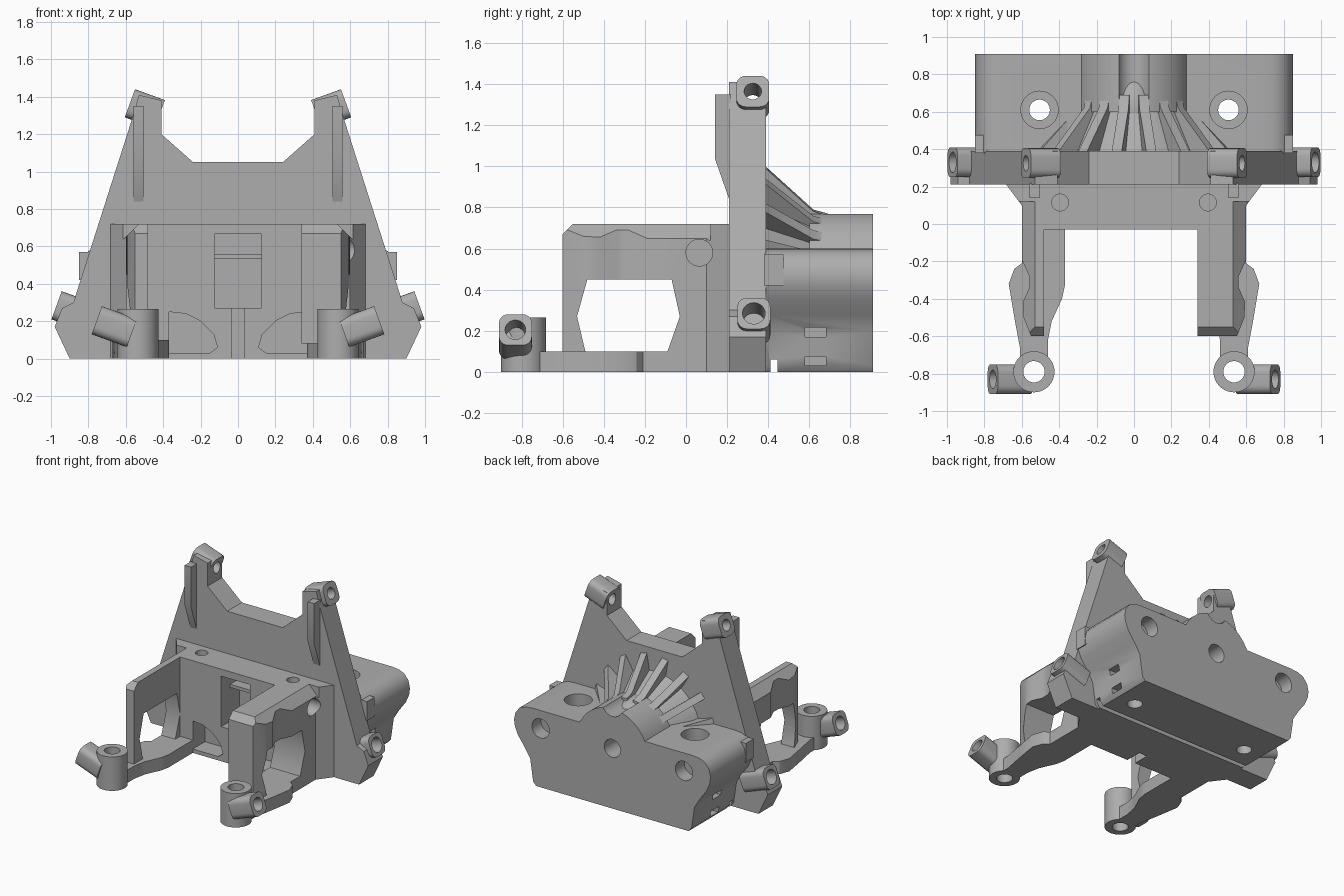
import bpy, bmesh, math
from mathutils import Matrix, Vector

if "Cube" in bpy.data.objects:
    bpy.data.objects.remove(bpy.data.objects["Cube"], do_unlink=True)

GREY = (0.42, 0.42, 0.42, 1)
mat = bpy.data.materials.new("plain grey")
mat.use_nodes = True
mat.diffuse_color = GREY
mat.node_tree.nodes["Principled BSDF"].inputs["Base Color"].default_value = GREY
TILT = math.radians(20)
AXIS_Z = 0.47


def finish(name, bm):
    bmesh.ops.recalc_face_normals(bm, faces=bm.faces)
    me = bpy.data.meshes.new(name)
    bm.to_mesh(me)
    bm.free()
    me.materials.append(mat)
    ob = bpy.data.objects.new(name, me)
    bpy.context.scene.collection.objects.link(ob)
    return ob


def prism(name, pts, axis, lo, hi, side=1, matrix=None):
    """Extrude a 2D outline along an axis; side=-1 mirrors it in x."""
    place = {"x": lambda a, b, t: (t, a, b), "y": lambda a, b, t: (a, t, b),
             "z": lambda a, b, t: (a, b, t)}[axis]
    bm = bmesh.new()
    rings = [[bm.verts.new(place(a, b, t)) for a, b in pts] for t in (lo, hi)]
    bm.faces.new(rings[0])
    bm.faces.new(rings[1])
    n = len(pts)
    for i in range(n):
        j = (i + 1) % n
        bm.faces.new((rings[0][i], rings[0][j], rings[1][j], rings[1][i]))
    if matrix:
        bm.transform(matrix)
    bm.transform(Matrix.Diagonal((side, 1, 1, 1)))
    return finish(name, bm)


def box(name, x, y, z):
    return prism(name, [(x[0], y[0]), (x[1], y[0]), (x[1], y[1]), (x[0], y[1])], "z", *z)


def rod(name, start, end, r, r2=None):
    """Cylinder or cone between two points."""
    a, b = Vector(start), Vector(end)
    bm = bmesh.new()
    bmesh.ops.create_cone(bm, cap_ends=True, segments=40, radius1=r,
                          radius2=r if r2 is None else r2, depth=(b - a).length)
    turn = (b - a).to_track_quat("Z", "Y").to_matrix().to_4x4()
    bm.transform(Matrix.Translation((a + b) / 2) @ turn)
    return finish(name, bm)


def cut(targets, cutters):
    for ob in targets:
        for c in cutters:
            m = ob.modifiers.new("cut", "BOOLEAN")
            m.operation, m.solver, m.object = "DIFFERENCE", "EXACT", c
        bpy.context.view_layer.update()
        deps = bpy.context.evaluated_depsgraph_get()
        me = bpy.data.meshes.new_from_object(ob.evaluated_get(deps))
        ob.modifiers.clear()
        ob.data = me
    for c in cutters:
        bpy.data.objects.remove(c, do_unlink=True)


def mirrored(pts):
    return pts + [(-x, z) for x, z in reversed(pts)]


def rounded_square(h, r):
    return [(sx * (h - r) + r * math.cos(a), sz * (h - r) + r * math.sin(a))
            for k, (sx, sz) in enumerate(((1, 1), (-1, 1), (-1, -1), (1, -1)))
            for a in [math.radians(90 * k + 18 * s) for s in range(6)]]


# Tall back plate
plate = prism("back_plate", mirrored([
    (0.9, 0), (0.98, 0.17), (0.94, 0.27), (0.88, 0.3), (0.57, 1.27), (0.53, 1.41),
    (0.41, 1.38), (0.41, 1.2), (0.24, 1.05)]), "y", 0.21, 0.39)

# Rear housing with rounded shoulders
housing = prism("rear_housing", mirrored([
    (0.66, 0), (0.685, 0.03), (0.71, 0.2), (0.76, 0.28), (0.815, 0.355), (0.843, 0.42),
    (0.85, 0.47), (0.837, 0.53), (0.8, 0.575), (0.75, 0.595), (0.69, 0.6)]), "y", 0.385, 0.91)
hump = rod("housing_hump", (0, 0.6, AXIS_Z), (0, 0.91, AXIS_Z), 0.31)
cut([hump], [rod("valley", (0, 0.5, 0.81), (0, 1, 0.81), 0.09)])
cone = rod("fin_cone", (0, 0.38, AXIS_Z), (0, 0.63, AXIS_Z), 0.41, 0.28)
bm = bmesh.new()
bmesh.ops.create_uvsphere(bm, u_segments=24, v_segments=12, radius=1)
bm.transform(Matrix.Translation((0, 0.6, 0.65)) @ Matrix.Diagonal((0.12, 0.2, 0.12, 1)))
finish("centre_dome", bm)

# Radiating stiffening fins
for i, deg in enumerate((-74, -52, -31, -10, 10, 31, 52, 74)):
    turn = Matrix.Translation((0, 0, AXIS_Z)) @ Matrix.Rotation(math.radians(deg), 4, "Y")
    prism(f"fin_{i + 1}", [(0.38, 0.2), (0.38, 0.54), (0.62, 0.32), (0.69, 0.3), (0.69, 0.2)],
          "x", -0.027, 0.027, matrix=turn)

# Front bracket bridge, flaring out to the plate
bridge = prism("front_bridge", [
    (-0.69, 0.22), (-0.6, 0.1), (-0.6, -0.03), (0.6, -0.03), (0.6, 0.1), (0.69, 0.22)],
    "z", 0, 0.72)

# Arms: thick on one side, thin on the other
arms = []
outer_edge = [(0.6, 0), (0.6, -0.19), (0.56, -0.28), (0.56, -0.34), (0.595, -0.42),
              (0.59, -0.5), (0.55, -0.6)]
for side, inner, name in ((1, 0.34, "left_arm"), (-1, 0.48, "right_arm")):
    arm = prism(name, outer_edge + [(inner, -0.6), (inner, 0)], "z", 0.08, 0.72, side)
    nose = prism("nose_cut", [(-0.62, 0.65), (-0.54, 0.73), (-0.62, 0.75)], "x", -1, 1)
    opening = prism("opening", [(-0.48, 0.45), (-0.07, 0.45), (-0.03, 0.27), (-0.09, 0.1),
                                (-0.49, 0.1), (-0.53, 0.27)], "x", -1, 1)
    cut([arm], [nose, opening])
    arms.append(arm)
for side in (1, -1):
    edge = [(0.52, 0.73), (0.61, 0.64), (0.75, 0.64), (0.75, 0.73)]
    cut(arms + [bridge], [prism("shoulder_cut", edge, "y", -0.7, 0.12, side)])

# Window, arched pockets and screw holes in the bridge
cutters = [box("window", (-0.125, 0.125), (-0.1, 0.2), (0.27, 0.665)),
           box("slot", (-0.035, 0.035), (-0.1, 0.1), (-0.1, 0.28)),
           rod("cross_hole", (-1, 0.065, 0.355), (1, 0.065, 0.355), 0.06)]
for side in (1, -1):
    arch = [(0.11, 0.06), (0.15, 0.03), (0.37, 0.03), (0.37, 0.25), (0.28, 0.24),
            (0.2, 0.2), (0.13, 0.13)]
    cutters += [prism("arch", arch, "y", -0.1, 0.12, side),
                rod("blind_hole", (side * 0.5, 0.065, 0.58), (side, 0.065, 0.58), 0.065),
                rod("screw_hole", (side * 0.395, 0.115, 0.6), (side * 0.395, 0.115, 0.8), 0.045)]
cut([bridge], cutters)
box("window_ledge", (-0.125, 0.125), (0.08, 0.21), (0.535, 0.56))


def lug(name, side, centre, length, hole, depth, others):
    """Tilted square lug with a hole along its length."""
    x, y, z = centre
    turn = Matrix.Translation(centre) @ Matrix.Rotation(-TILT, 4, "Y")
    body = prism(name, rounded_square(0.08, 0.045), "x", -length, 0, side, turn)
    ax = Vector((side * math.cos(TILT), 0, math.sin(TILT)))
    c = Vector((side * x, y, z))
    cut([body] + others, [rod("lug_hole", c - ax * depth, c + ax * 0.1, hole)])


for side, word in ((1, "left"), (-1, "right")):
    # Foot running forward to the boss
    prism(word + "_foot", [
        (0.6, 0.21), (0.6, -0.21), (0.64, -0.24), (0.67, -0.32), (0.64, -0.5), (0.61, -0.66),
        (0.61, -0.76), (0.46, -0.76), (0.46, -0.62), (0.44, -0.52), (0.385, -0.4),
        (0.37, -0.33), (0.37, 0.21)], "z", 0, 0.1, side)
    boss = rod(word + "_front_boss", (side * 0.535, -0.79, 0), (side * 0.535, -0.79, 0.265), 0.11)
    lug(word + "_front_lug", side, (0.755, -0.83, 0.205), 0.2, 0.05, 0.13, [])
    cut([boss, bpy.data.objects[word + "_foot"], bpy.data.objects[word + "_front_lug"]],
        [rod("boss_hole", (side * 0.535, -0.79, -1), (side * 0.535, -0.79, 1), 0.057)])
    # Plate lugs, above and below
    lug(word + "_top_lug", side, (0.578, 0.325, 1.365), 0.17, 0.042, 0.4, [plate])
    lug(word + "_bottom_lug", side, (0.97, 0.33, 0.285), 0.22, 0.055, 0.15, [plate])
    # Tapered rib on the plate front
    prism(word + "_rib", [(0.22, 1.35), (0.14, 1.35), (0.14, 1.04), (0.21, 0.84), (0.22, 0.84)],
          "x", 0.505, 0.56, side)
    # Step between plate and housing
    prism(word + "_step", [(0.38, 0.42), (0.475, 0.42), (0.475, 0.57), (0.38, 0.57)],
          "x", 0.75, 0.85, side)

# Housing bores, counterbores, side slots and underside groove
cutters = [box("groove", (-1, 1), (0.41, 0.445), (-0.1, 0.06))]
for side in (1, -1):
    x = side * 0.505
    cutters += [rod("bore", (x, 0.61, -1), (x, 0.61, 1), 0.055),
                rod("counterbore", (x, 0.61, 0.4), (x, 0.61, 1), 0.1),
                rod("rear_hole", (side * 0.62, 0.8, 0.46), (side * 0.62, 1, 0.46), 0.075)]
    for z in (0.03, 0.17):
        cutters.append(box("side_slot", sorted((side * 0.62, side)), (0.58, 0.68), (z, z + 0.045)))
cut([housing], cutters)
cut([plate, housing, hump, cone],
    [rod("axle_hole", (0, 0.1, AXIS_Z), (0, 1, AXIS_Z), 0.07)])

# Smooth shading with sharp edges kept
for ob in bpy.context.scene.objects:
    if ob.type == "MESH":
        bpy.ops.object.select_all(action="DESELECT")
        ob.select_set(True)
        bpy.context.view_layer.objects.active = ob
        bpy.ops.object.shade_smooth_by_angle(angle=math.radians(32))
